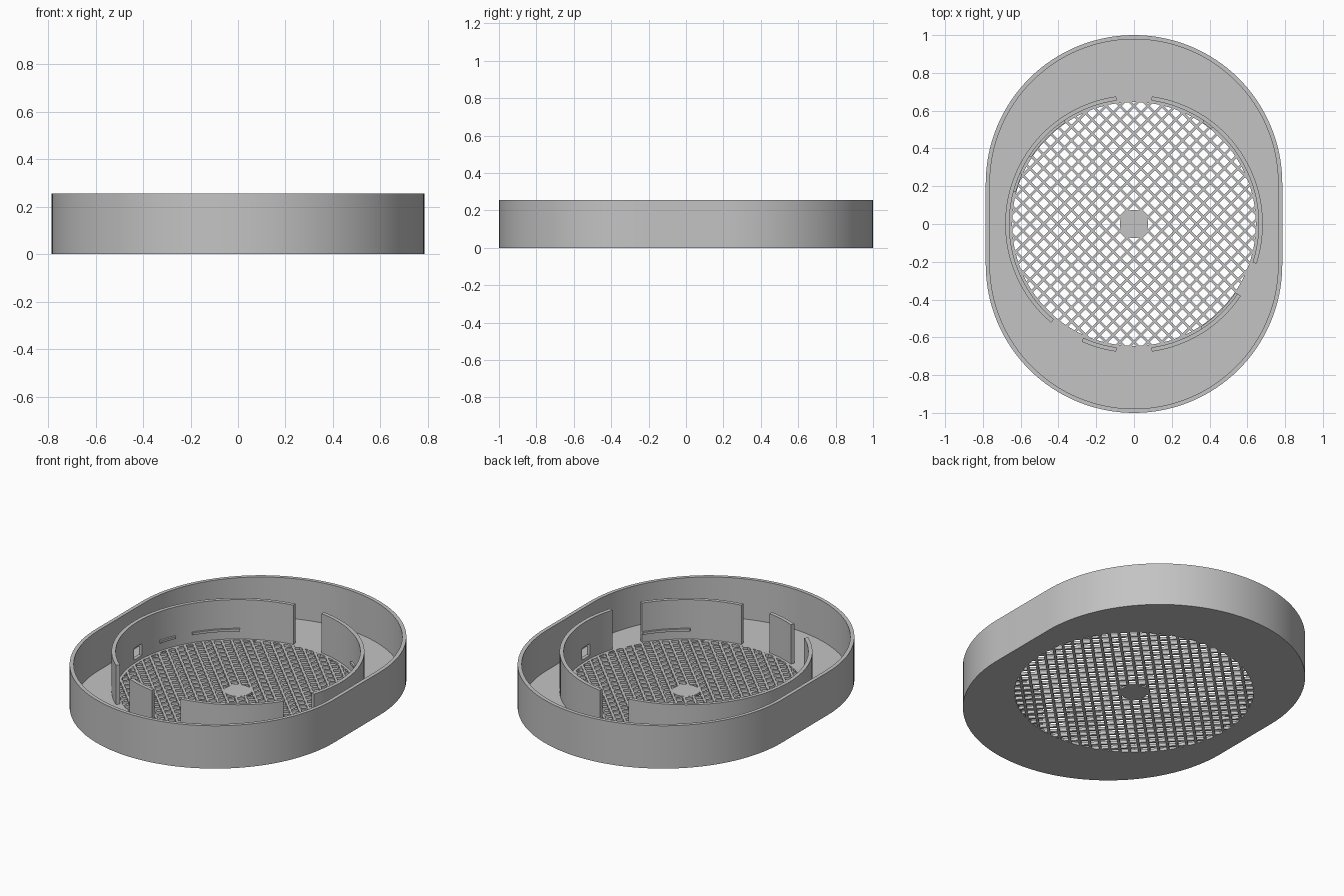
import bpy
import bmesh
from math import cos, sin, pi, radians
from mathutils import Matrix, Vector

cube = bpy.data.objects.get("Cube")
if cube:
    bpy.data.objects.remove(cube, do_unlink=True)

STEPS = 64                      # segments per half turn
FLOOR, RIM = 0.016, 0.255       # floor thickness, tray height
END, SHIFT = 0.785, 0.215       # end arc radius and its centre offset
WALL = 0.022
HOLE = 0.645                    # grille opening radius
RING_IN, RING_OUT, RING_TOP = 0.66, 0.682, 0.25

grey = bpy.data.materials.new("light grey plastic")
grey.use_nodes = True
grey.diffuse_color = (0.55, 0.55, 0.55, 1)
grey.node_tree.nodes["Principled BSDF"].inputs["Base Color"].default_value = grey.diffuse_color


def finish(bm, name):
    bmesh.ops.remove_doubles(bm, verts=bm.verts, dist=1e-5)
    bmesh.ops.recalc_face_normals(bm, faces=bm.faces)
    mesh = bpy.data.meshes.new(name)
    bm.to_mesh(mesh)
    bm.free()
    mesh.materials.append(grey)
    ob = bpy.data.objects.new(name, mesh)
    bpy.context.collection.objects.link(ob)
    bpy.ops.object.select_all(action='DESELECT')
    ob.select_set(True)
    bpy.context.view_layer.objects.active = ob
    bpy.ops.object.shade_smooth_by_angle(angle=radians(30))
    return ob


def oval(radius, shift, z):
    """Two half circles pulled apart along y; shift 0 gives a circle."""
    points = []
    for half, side in ((0, 1), (pi, -1)):
        for i in range(STEPS + 1):
            a = half + pi * i / STEPS
            points.append(Vector((radius * cos(a), radius * sin(a) + side * shift, z)))
    return points


def arc_block(bm, start, end, r0, r1, z0, z1):
    """Curved block between two angles in degrees."""
    count = max(2, round((end - start) / 3))
    section = ((r0, z0), (r1, z0), (r1, z1), (r0, z1))
    rows = []
    for i in range(count + 1):
        a = radians(start + (end - start) * i / count)
        rows.append([bm.verts.new((r * cos(a), r * sin(a), z)) for r, z in section])
    for p, q in zip(rows, rows[1:]):
        for j in range(4):
            k = (j + 1) % 4
            bm.faces.new((p[j], p[k], q[k], q[j]))
    bm.faces.new(rows[0])
    bm.faces.new(rows[-1])


# Tray: floor with round opening and the outer wall, lofted as one closed shell
bm = bmesh.new()
loops = [oval(HOLE, 0, 0), oval(END, SHIFT, 0), oval(END, SHIFT, RIM),
         oval(END - WALL, SHIFT, RIM), oval(END - WALL, SHIFT, FLOOR), oval(HOLE, 0, FLOOR)]
loops = [[bm.verts.new(p) for p in loop] for loop in loops]
for a, b in zip(loops, loops[1:] + loops[:1]):
    for i in range(len(a)):
        j = (i + 1) % len(a)
        bm.faces.new((a[i], a[j], b[j], b[i]))
finish(bm, "tray")

# Inner ring: wall segments separated by gaps, with a square window on each side
bm = bmesh.new()
window = 3.3
for start, end in ((-18, -window), (window, 82), (98, 180 - window),
                   (180 + window, 230), (246, 262), (278, 326)):
    arc_block(bm, start, end, RING_IN, RING_OUT, FLOOR, RING_TOP)
for mid in (0, 180):
    arc_block(bm, mid - window, mid + window, RING_IN, RING_OUT, FLOOR, 0.035)
    arc_block(bm, mid - window, mid + window, RING_IN, RING_OUT, 0.105, RING_TOP)
finish(bm, "inner_ring")

# Retaining ridges on the inside of the ring
bm = bmesh.new()
for start, end in ((124, 147), (303, 326), (156, 165), (51, 56)):
    arc_block(bm, start, end, RING_IN - 0.012, RING_IN + 0.004, 0.066, 0.08)
finish(bm, "ring_ridges")

# Grille: diagonal grid with every cell opened, trimmed to a circle
CELLS, PITCH, BAR = 27, 0.052, 0.0135
bm = bmesh.new()
bmesh.ops.create_grid(bm, x_segments=CELLS, y_segments=CELLS, size=CELLS * PITCH / 2,
                      matrix=Matrix.Rotation(pi / 4, 4, 'Z'))
cells = list(bm.faces)
bmesh.ops.inset_individual(bm, faces=cells, thickness=BAR / 2, use_even_offset=True)
bmesh.ops.delete(bm, geom=cells, context='FACES')
for i in range(STEPS):
    a = 2 * pi * i / STEPS
    out = Vector((cos(a), sin(a), 0))
    bmesh.ops.bisect_plane(bm, geom=bm.verts[:] + bm.edges[:] + bm.faces[:], dist=1e-6,
                           plane_co=out * (HOLE + 0.001), plane_no=out, clear_outer=True)
bars = bmesh.ops.extrude_face_region(bm, geom=bm.faces[:])
bmesh.ops.translate(bm, vec=(0, 0, FLOOR),
                    verts=[v for v in bars["geom"] if isinstance(v, bmesh.types.BMVert)])
finish(bm, "grille")

# Solid disc in the middle of the grille
bm = bmesh.new()
bmesh.ops.create_cone(bm, cap_ends=True, segments=48, radius1=0.075, radius2=0.075,
                      depth=FLOOR + 0.001,
                      matrix=Matrix.Translation((0, 0, (FLOOR + 0.001) / 2)))
finish(bm, "grille_hub")
